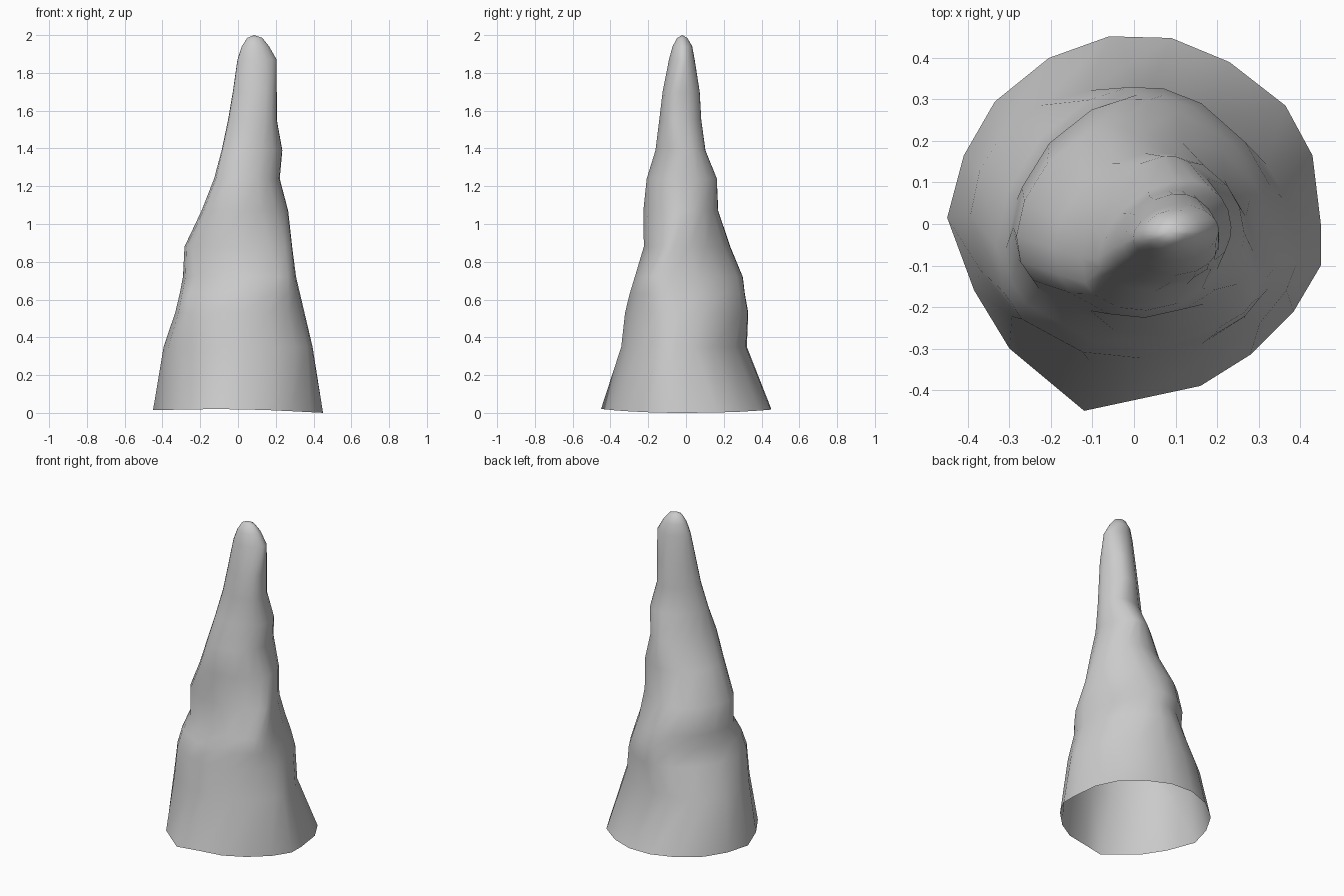
import bpy, bmesh
from math import cos, sin, pi, atan2

# Uneven foot outline (x, y), counter-clockwise
BASE = [(.45, 0), (.43, .165), (.365, .285), (.23, .39), (.09, .448), (-.06, .452),
        (-.205, .4), (-.335, .295), (-.41, .165), (-.45, .015), (-.385, -.16),
        (-.3, -.3), (-.12, -.45), (.02, -.42), (.16, -.39), (.28, -.315),
        (.385, -.21), (.45, -.1)]

# Lumpy sections: height, then reach in 8 directions (E NE N NW W SW S SE)
RINGS = [
    (.35, .395, .33, .325, .38, .39, .37, .34, .385),
    (.53, .355, .325, .34, .30, .335, .355, .32, .35),
    (.63, .33, .30, .325, .265, .315, .32, .295, .35),
    (.72, .305, .275, .31, .275, .295, .275, .265, .345),
    (.88, .29, .225, .245, .245, .285, .27, .22, .28),
    (1.07, .265, .22, .18, .15, .19, .235, .215, .26),
    (1.24, .22, .19, .185, .085, .13, .20, .19, .24),
    (1.39, .23, .19, .115, .035, .09, .145, .15, .22),
    (1.55, .20, .15, .095, .015, .06, .10, .13, .215),
    (1.70, .20, .15, .085, 0, .035, .07, .115, .205),
    (1.87, .20, .15, .045, -.005, 0, .04, .085, .175),
    (1.94, .165, .115, .035, -.02, -.02, .015, .07, .14),
    (1.985, .13, .08, .01, -.045, -.05, -.01, .045, .11),
]


def section_point(reach, t, lump):
    """Point on the smooth outline touching the given reaches, facing angle t."""
    h, dh = sum(reach) / 8, 0
    for k, weight in ((1, 1), (2, 1), (3, lump)):
        a = weight * sum(r * cos(k * i * pi / 4) for i, r in enumerate(reach)) / 4
        b = weight * sum(r * sin(k * i * pi / 4) for i, r in enumerate(reach)) / 4
        h += a * cos(k * t) + b * sin(k * t)
        dh += k * (b * cos(k * t) - a * sin(k * t))
    return h * cos(t) - dh * sin(t), h * sin(t) + dh * cos(t)


bm = bmesh.new()
angles = [atan2(y, x) for x, y in BASE]

# Open foot, then the stacked sections
loops = [[bm.verts.new((x, y, .013 - .006 * cos(2 * t) - .007 * cos(t)))
          for (x, y), t in zip(BASE, angles)]]
for z, *reach in RINGS:
    lump = .7 if z < 1 else .3
    loops.append([bm.verts.new((*section_point(reach, t, lump), z)) for t in angles])

n = len(BASE)
for low, high in zip(loops, loops[1:]):
    for i in range(n):
        j = (i + 1) % n
        bm.faces.new((low[i], low[j], high[j], high[i]))

# Rounded tip
tip = bm.verts.new((.085, -.02, 2.0))
for i in range(n):
    bm.faces.new((loops[-1][i], loops[-1][(i + 1) % n], tip))

for f in bm.faces:
    f.smooth = True
mesh = bpy.data.meshes.new("stalagmite")
bm.to_mesh(mesh)
bm.free()
bpy.context.collection.objects.link(bpy.data.objects.new("stalagmite", mesh))
